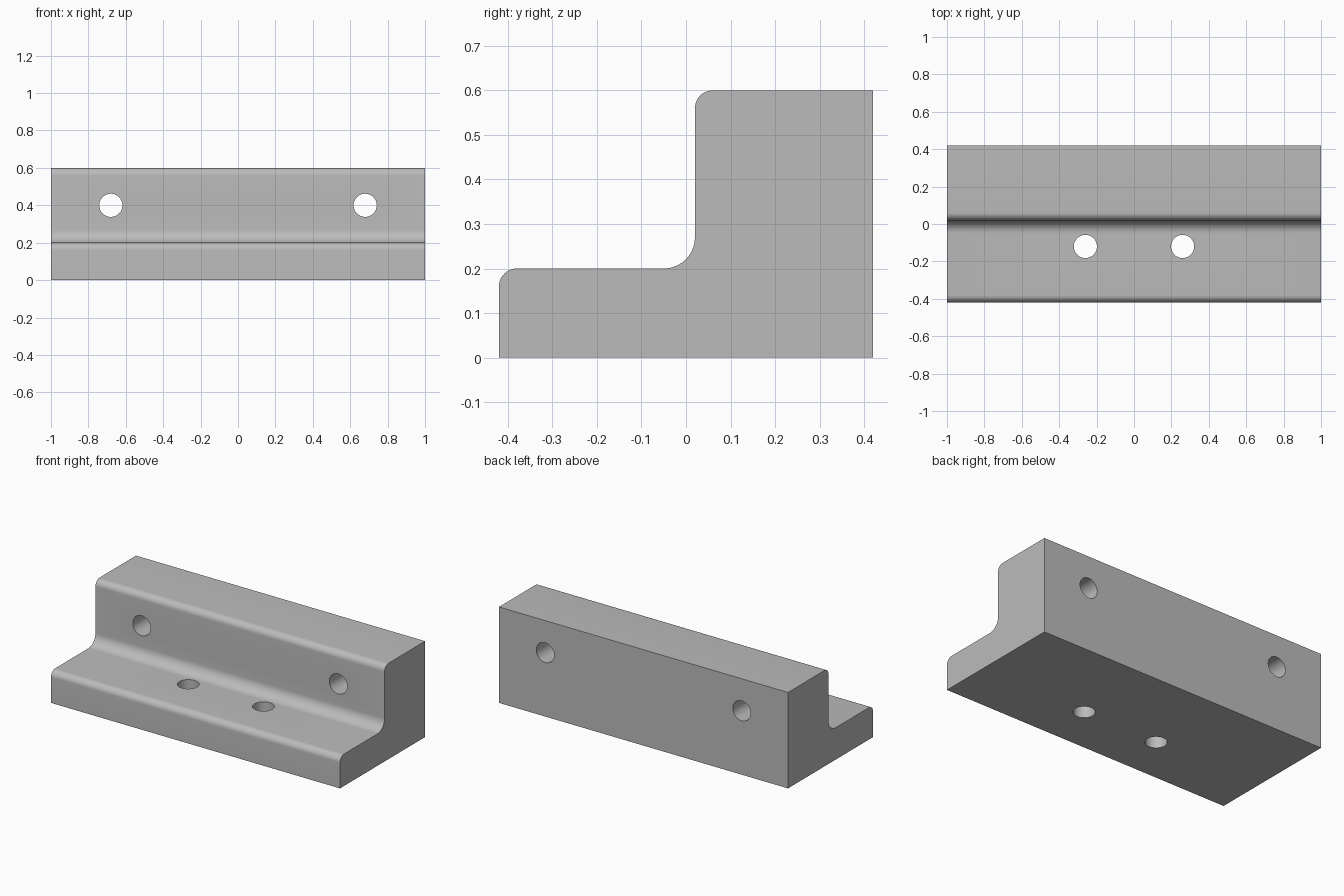
import bpy
import bmesh
from math import radians, cos, sin
from mathutils import Matrix

cube = bpy.data.objects.get("Cube")
if cube:
    bpy.data.objects.remove(cube, do_unlink=True)

grey = bpy.data.materials.new("plain grey")
grey.use_nodes = True
colour = (0.5, 0.5, 0.5, 1)
grey.diffuse_color = colour
grey.node_tree.nodes["Principled BSDF"].inputs["Base Color"].default_value = colour


def arc(y, z, r, start, end, steps=10):
    """Points of a rounded corner in the side profile."""
    angles = [radians(start + (end - start) * i / steps) for i in range(steps + 1)]
    return [(y + r * cos(a), z + r * sin(a)) for a in angles]


# Stepped side profile with rounded outer edges and a filleted inner corner
profile = [(0.42, 0), (0.42, 0.6)]
profile += arc(0.06, 0.56, 0.04, 90, 180)
profile += arc(-0.05, 0.27, 0.07, 0, -90)
profile += arc(-0.38, 0.16, 0.04, 90, 180)
profile += [(-0.42, 0)]

# Bracket body, extruded along x
bm = bmesh.new()
end_face = bm.faces.new([bm.verts.new((-1, y, z)) for y, z in profile])
extruded = bmesh.ops.extrude_face_region(bm, geom=[end_face])["geom"]
bmesh.ops.translate(bm, vec=(2, 0, 0),
                    verts=[v for v in extruded if isinstance(v, bmesh.types.BMVert)])
bmesh.ops.recalc_face_normals(bm, faces=bm.faces)
mesh = bpy.data.meshes.new("bracket")
bm.to_mesh(mesh)
bm.free()
mesh.materials.append(grey)
bracket = bpy.data.objects.new("bracket", mesh)
bpy.context.collection.objects.link(bracket)

# Cutters: outer pair through the back wall, inner pair through the base
bm = bmesh.new()
for side in (-1, 1):
    wall = Matrix.Translation((side * 0.68, 0.2, 0.4)) @ Matrix.Rotation(radians(90), 4, "X")
    base = Matrix.Translation((side * 0.26, -0.12, 0.1))
    for place in (wall, base):
        bmesh.ops.create_cone(bm, cap_ends=True, segments=48, radius1=0.062,
                              radius2=0.062, depth=0.6, matrix=place)
cut_mesh = bpy.data.meshes.new("hole_cutters")
bm.to_mesh(cut_mesh)
bm.free()
cut_mesh.materials.append(grey)
cutters = bpy.data.objects.new("hole_cutters", cut_mesh)
bpy.context.collection.objects.link(cutters)
cutters.hide_render = True

# Drill the holes
drill = bracket.modifiers.new("holes", "BOOLEAN")
drill.operation = "DIFFERENCE"
drill.solver = "EXACT"
drill.object = cutters
bpy.ops.object.select_all(action="DESELECT")
bracket.select_set(True)
bpy.context.view_layer.objects.active = bracket
bpy.ops.object.modifier_apply(modifier="holes")
bpy.data.objects.remove(cutters, do_unlink=True)

# Smooth rounded edges and bores, sharp elsewhere
bpy.ops.object.shade_smooth_by_angle(angle=radians(30))
